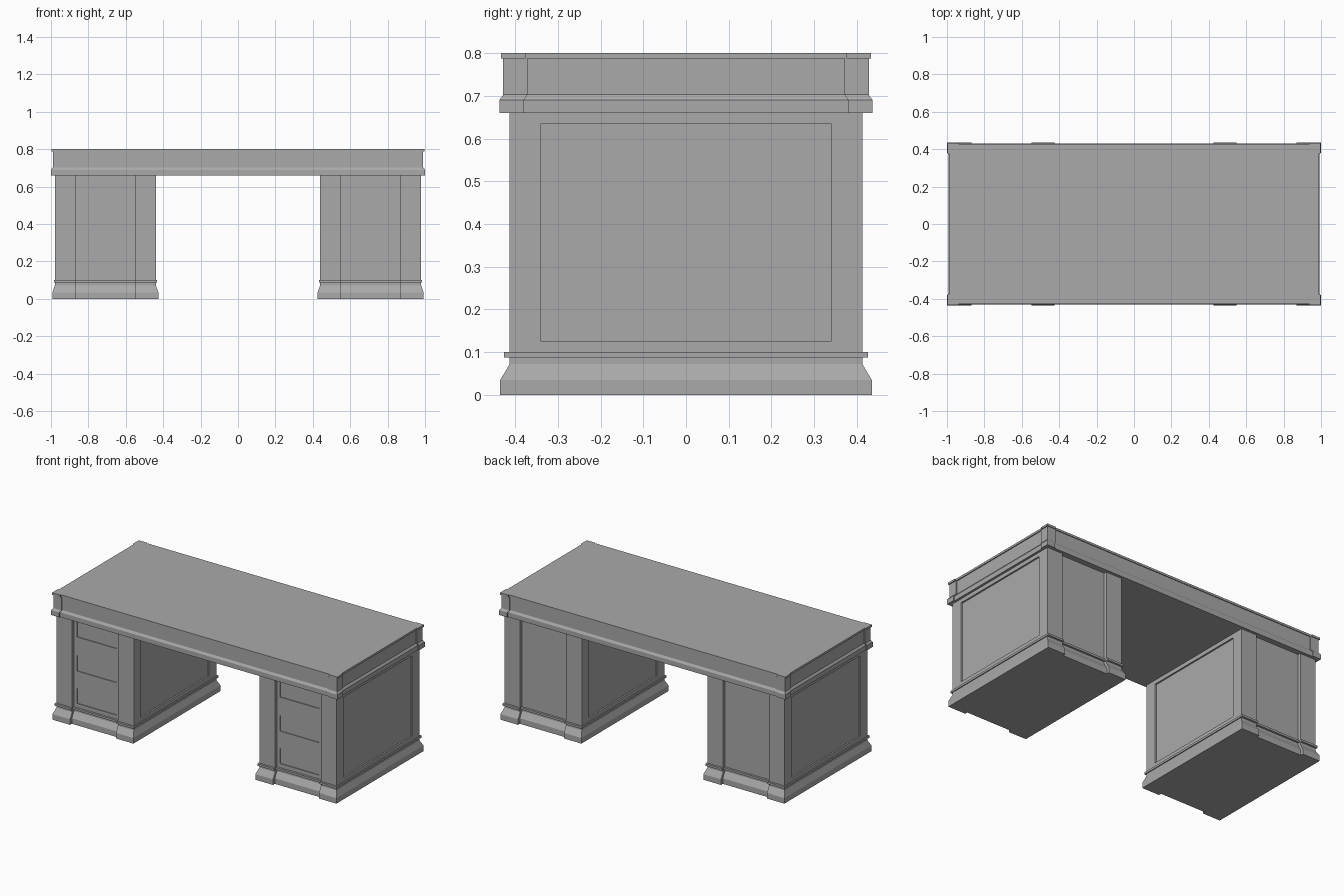
import bpy
import bmesh
from mathutils import Matrix, Vector

if "Cube" in bpy.data.objects:
    bpy.data.objects.remove(bpy.data.objects["Cube"], do_unlink=True)

GREY = (0.4, 0.4, 0.4, 1)
paint = bpy.data.materials.new("plain grey")
paint.use_nodes = True
paint.diffuse_color = GREY
paint.node_tree.nodes["Principled BSDF"].inputs["Base Color"].default_value = GREY


def outline(hx, hy, wx, wy, rx, ry):
    """Rectangle whose corner blocks stand proud of recessed sides."""
    points = []
    for sx, sy in ((1, 1), (-1, 1), (-1, -1), (1, -1)):
        corner = [(hx, hy), (hx - wx, hy), (hx - wx, hy - ry)]
        if rx:
            corner = [(hx - rx, hy - wy), (hx, hy - wy)] + corner
        if sx * sy < 0:
            corner.reverse()
        points += [(sx * x, sy * y) for x, y in corner]
    return points


def add_object(name, bm, x=0):
    bmesh.ops.recalc_face_normals(bm, faces=bm.faces)
    mesh = bpy.data.meshes.new(name)
    bm.to_mesh(mesh)
    bm.free()
    mesh.materials.append(paint)
    obj = bpy.data.objects.new(name, mesh)
    obj.location.x = x
    bpy.context.collection.objects.link(obj)
    return obj


def loft(name, rings, x=0):
    """Skin a stack of (outline, height) rings and cap both ends."""
    bm = bmesh.new()
    loops = [[bm.verts.new((px, py, z)) for px, py in pts] for pts, z in rings]
    for low, high in zip(loops, loops[1:]):
        for i in range(len(low)):
            j = (i + 1) % len(low)
            bm.faces.new((low[i], low[j], high[j], high[i]))
    bm.faces.new(loops[0][::-1])
    bm.faces.new(loops[-1])
    return add_object(name, bm, x)


def carve(obj, boxes):
    """Cut (centre, size) boxes out of an object."""
    bm = bmesh.new()
    for centre, size in boxes:
        bmesh.ops.create_cube(bm, size=1, matrix=Matrix.Translation(centre)
                              @ Matrix.Diagonal((*size, 1)))
    cutter = add_object("panel_cutter", bm, obj.location.x)
    cutter.hide_render = True
    mod = obj.modifiers.new("panels", "BOOLEAN")
    mod.operation = "DIFFERENCE"
    mod.solver = "EXACT"
    mod.object = cutter
    bpy.context.view_layer.objects.active = obj
    bpy.ops.object.modifier_apply(modifier=mod.name)
    bpy.data.objects.remove(cutter, do_unlink=True)


# Pedestals: stepped plinth, bead and body, recessed between the corner posts
HALF_W, HALF_D, POST_EDGE, STEP = 0.27, 0.413, 0.16, 0.018
SIDE_DEPTH, DRAWER_DEPTH = 0.01, 0.005
pedestal_profile = [(0.283, 0.435, 0), (0.283, 0.435, 0.035),
                    (HALF_W, HALF_D, 0.072), (HALF_W, HALF_D, 0.087),
                    (0.276, 0.426, 0.087), (0.276, 0.426, 0.1),
                    (HALF_W, HALF_D, 0.1), (HALF_W, HALF_D, 0.66)]
for side, name in ((1, "left_pedestal"), (-1, "right_pedestal")):
    pedestal = loft(name, [(outline(hx, hy, hx - POST_EDGE, 0, 0, STEP), z)
                           for hx, hy, z in pedestal_profile], side * 0.709)
    # Sunk side panels and three sunk drawer fronts
    cuts = [(Vector((s * HALF_W, 0, 0.38)), (2 * SIDE_DEPTH, 0.68, 0.51))
            for s in (-1, 1)]
    for low, high in ((0.125, 0.22), (0.33, 0.43), (0.545, 0.64)):
        cuts.append((Vector((0, STEP - HALF_D, (low + high) / 2)),
                     (0.276, 2 * DRAWER_DEPTH, high - low)))
    carve(pedestal, cuts)

# Top: moulding, frieze and slab with small projecting corner blocks
top_profile = [(1, 0.437, 0.66), (1, 0.437, 0.69), (0.99, 0.428, 0.703),
               (0.99, 0.428, 0.787), (0.996, 0.433, 0.787), (0.996, 0.433, 0.8)]
loft("desk_top", [(outline(hx, hy, 0.057, 0.057, 0.007, 0.006), z)
                  for hx, hy, z in top_profile])
